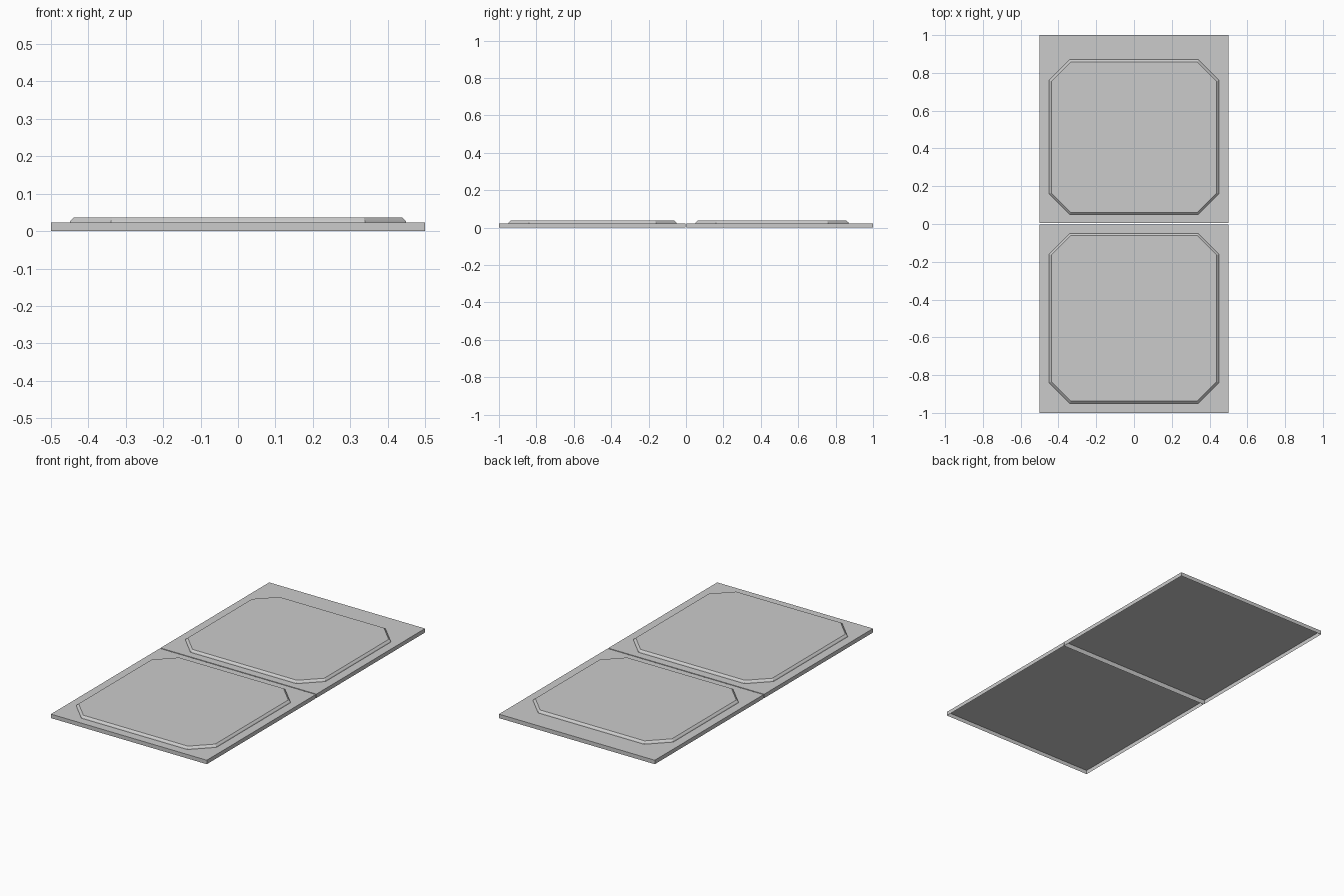
import bpy, bmesh

cube = bpy.data.objects.get("Cube")
if cube:
    bpy.data.objects.remove(cube)

grey = bpy.data.materials.new("light grey")
grey.use_nodes = True
colour = (0.6, 0.6, 0.6, 1)
grey.diffuse_color = colour
grey.node_tree.nodes["Principled BSDF"].inputs["Base Color"].default_value = colour

SLAB_TOP = 0.023
PANEL_TOP = 0.037


def stack(name, rings):
    """Join outlines from bottom to top and cap the top; the underside stays open."""
    bm = bmesh.new()
    loops = [[bm.verts.new(p) for p in ring] for ring in rings]
    for low, high in zip(loops, loops[1:]):
        for i in range(len(low)):
            j = (i + 1) % len(low)
            bm.faces.new((low[i], low[j], high[j], high[i]))
    bm.faces.new(loops[-1])
    mesh = bpy.data.meshes.new(name)
    bm.to_mesh(mesh)
    bm.free()
    mesh.materials.append(grey)
    obj = bpy.data.objects.new(name, mesh)
    bpy.context.collection.objects.link(obj)


def rectangle(y0, y1, z):
    return [(-0.5, y0, z), (0.5, y0, z), (0.5, y1, z), (-0.5, y1, z)]


def octagon(y0, y1, z, inset):
    """Rectangle with cut corners, shrunk evenly by the inset."""
    x = 0.45 - inset
    y0, y1 = y0 + inset, y1 - inset
    cut = 0.11 - 0.586 * inset
    return [(-x + cut, y0, z), (x - cut, y0, z), (x, y0 + cut, z), (x, y1 - cut, z),
            (x - cut, y1, z), (-x + cut, y1, z), (-x, y1 - cut, z), (-x, y0 + cut, z)]


# Two hollow slabs with a narrow seam, each with a raised bevelled panel
for side, slab, panel in (("front", (-1, -0.002), (-0.95, -0.05)),
                          ("back", (0.004, 1), (0.05, 0.87))):
    stack(side + "_slab", [rectangle(*slab, z) for z in (0, SLAB_TOP)])
    bevel = ((SLAB_TOP, 0), (0.028, 0.002), (PANEL_TOP, 0.012))
    stack(side + "_raised_panel", [octagon(*panel, z, inset) for z, inset in bevel])
